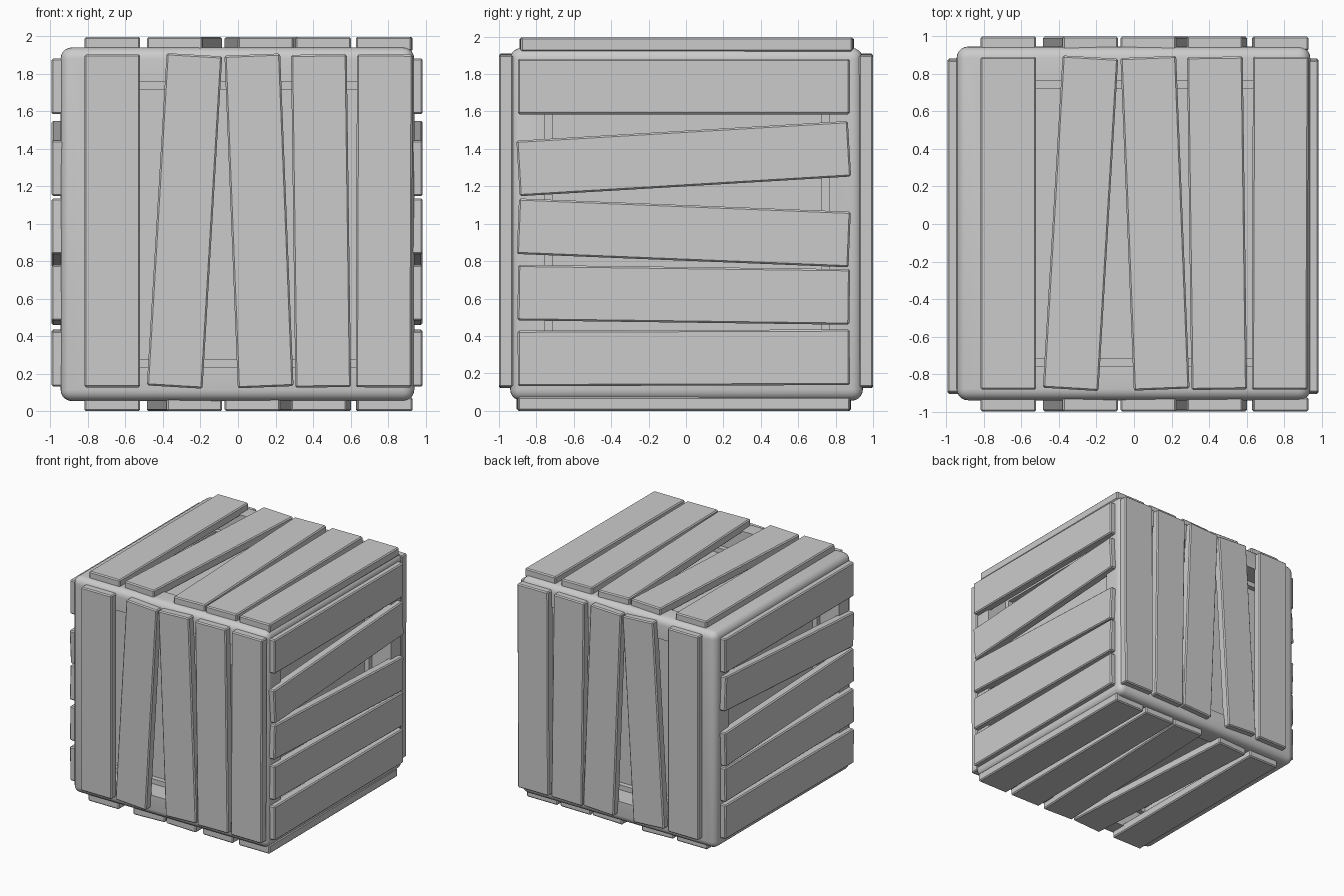
import bpy, bmesh, math
from mathutils import Vector, Matrix

if "Cube" in bpy.data.objects:
    bpy.data.objects.remove(bpy.data.objects["Cube"])

HALF = 0.943      # half size of the frame
OPEN = 0.71       # half size of each square opening
ROUND = 0.06      # rounding of the frame edges
DEPTH = 0.225     # depth of the recessed panels
LENGTH, WIDTH, THICK = 1.775, 0.297, 0.075


def finish(bm, name):
    bmesh.ops.recalc_face_normals(bm, faces=bm.faces)
    mesh = bpy.data.meshes.new(name)
    bm.to_mesh(mesh)
    bm.free()
    obj = bpy.data.objects.new(name, mesh)
    bpy.context.collection.objects.link(obj)
    return obj


# Rounded crate frame with a recessed panel on every side
bm = bmesh.new()
bmesh.ops.create_cube(bm, size=2 * HALF)
bmesh.ops.bevel(bm, geom=bm.edges[:], offset=ROUND, segments=5, profile=0.5,
                affect='EDGES')
sides = [f for f in bm.faces if f.calc_area() > 1]
bmesh.ops.inset_individual(bm, faces=sides, thickness=HALF - ROUND - OPEN)
for f in sides:
    n = f.normal.copy()
    panel = bmesh.ops.extrude_discrete_faces(bm, faces=[f])['faces'][0]
    bmesh.ops.translate(bm, verts=panel.verts[:], vec=-n * DEPTH)
frame = finish(bm, "crate_frame")
frame.location = (-0.003, 0.003, 0.997)
bpy.ops.object.select_all(action='DESELECT')
frame.select_set(True)
bpy.context.view_layer.objects.active = frame
bpy.ops.object.shade_smooth_by_angle(angle=math.radians(35))


# One board: its long axis lies along "long", its outer face looks along n
def board(name, centre, long, n):
    bm = bmesh.new()
    bmesh.ops.create_cube(bm, size=1)
    bmesh.ops.scale(bm, vec=(WIDTH, LENGTH, THICK), verts=bm.verts)
    bmesh.ops.bevel(bm, geom=bm.edges[:], offset=0.009, segments=1,
                    affect='EDGES')
    wide = long.cross(n)
    rot = Matrix((wide, long, n)).transposed().to_4x4()
    bm.transform(Matrix.Translation(centre) @ rot)
    finish(bm, name)


# Board layout shared by all sides: position across, tilt in degrees
LAYOUT = [(-0.67, 0), (-0.285, 3.4), (0.112, -2.3), (0.443, -0.75), (0.78, 0.2)]

X, Y, Z = Vector((1, 0, 0)), Vector((0, 1, 0)), Vector((0, 0, 1))
# side: name, outward normal, across axis, along axis, middle of outer surface
SIDES = [
    ("front", -Y, X, Z, (0, -1.0, 1.015)),
    ("back", Y, X, Z, (0, 1.0, 1.015)),
    ("right", X, -Z, -Y, (0.985, -0.012, 1.063)),
    ("left", -X, -Z, -Y, (-0.995, -0.012, 1.063)),
    ("top", Z, X, Y, (0, 0.004, 1.996)),
    ("bottom", -Z, X, -Y, (0, -0.011, 0.0)),
]
for side, n, across, along, middle in SIDES:
    for i, (pos, tilt) in enumerate(LAYOUT):
        a = math.radians(tilt)
        centre = Vector(middle) + across * pos - n * (THICK / 2)
        board(f"{side}_board_{i + 1}", centre,
              along * math.cos(a) + across * math.sin(a), n)
